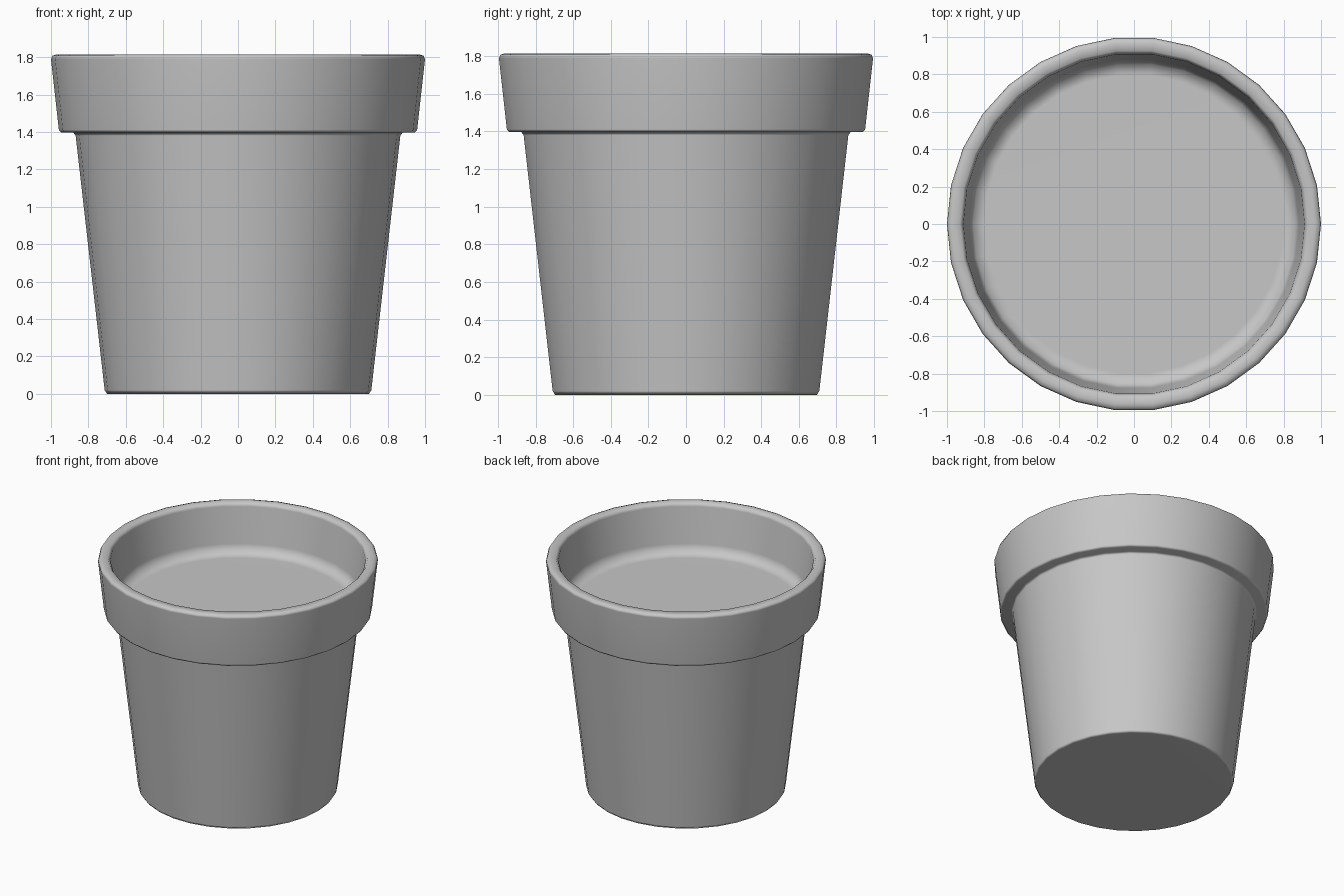
import bpy
import bmesh
import math
from mathutils import Matrix

cube = bpy.data.objects.get("Cube")
if cube:
    bpy.data.objects.remove(cube, do_unlink=True)

SIDES = 30

# One grey for the whole pot
grey = bpy.data.materials.new("plain grey")
grey.use_nodes = True
colour = (0.57, 0.57, 0.57, 1)
grey.diffuse_color = colour
grey.node_tree.nodes["Principled BSDF"].inputs["Base Color"].default_value = colour

# Radius and height pairs, from the base up the outside and down to the filling
profile = [
    (0.70, 0.0), (0.713, 0.02),                  # base edge
    (0.868, 1.38), (0.88, 1.396),                # top of the body
    (0.945, 1.396), (0.958, 1.412),              # underside of the rim
    (1.0, 1.79), (0.992, 1.808), (0.97, 1.815),  # outer lip
    (0.93, 1.815), (0.912, 1.79),                # inner lip
    (0.882, 1.51), (0.86, 1.455), (0.80, 1.435), # inner wall and filling edge
]


def lathe(name, points, material):
    bm = bmesh.new()
    # Rings of corners, the first corner on the x axis
    rings = []
    for radius, z in points:
        rings.append([
            bm.verts.new(Matrix.Rotation(math.tau * i / SIDES, 3, "Z").col[0] * radius)
            for i in range(SIDES)])
        for vert in rings[-1]:
            vert.co.z = z
    for low, high in zip(rings, rings[1:]):
        for i in range(SIDES):
            j = (i + 1) % SIDES
            bm.faces.new((low[i], low[j], high[j], high[i]))
    # Closed base and flat filling
    bm.faces.new(rings[0][::-1])
    bm.faces.new(rings[-1])
    bmesh.ops.recalc_face_normals(bm, faces=bm.faces)
    mesh = bpy.data.meshes.new(name)
    bm.to_mesh(mesh)
    bm.free()
    mesh.materials.append(material)
    mesh.shade_smooth()
    obj = bpy.data.objects.new(name, mesh)
    bpy.context.collection.objects.link(obj)
    return obj


pot = lathe("flower_pot", profile, grey)

# Keep the broad faces evenly shaded and the narrow bevels soft
weighted = pot.modifiers.new("even shading", "WEIGHTED_NORMAL")
weighted.mode = "FACE_AREA"
